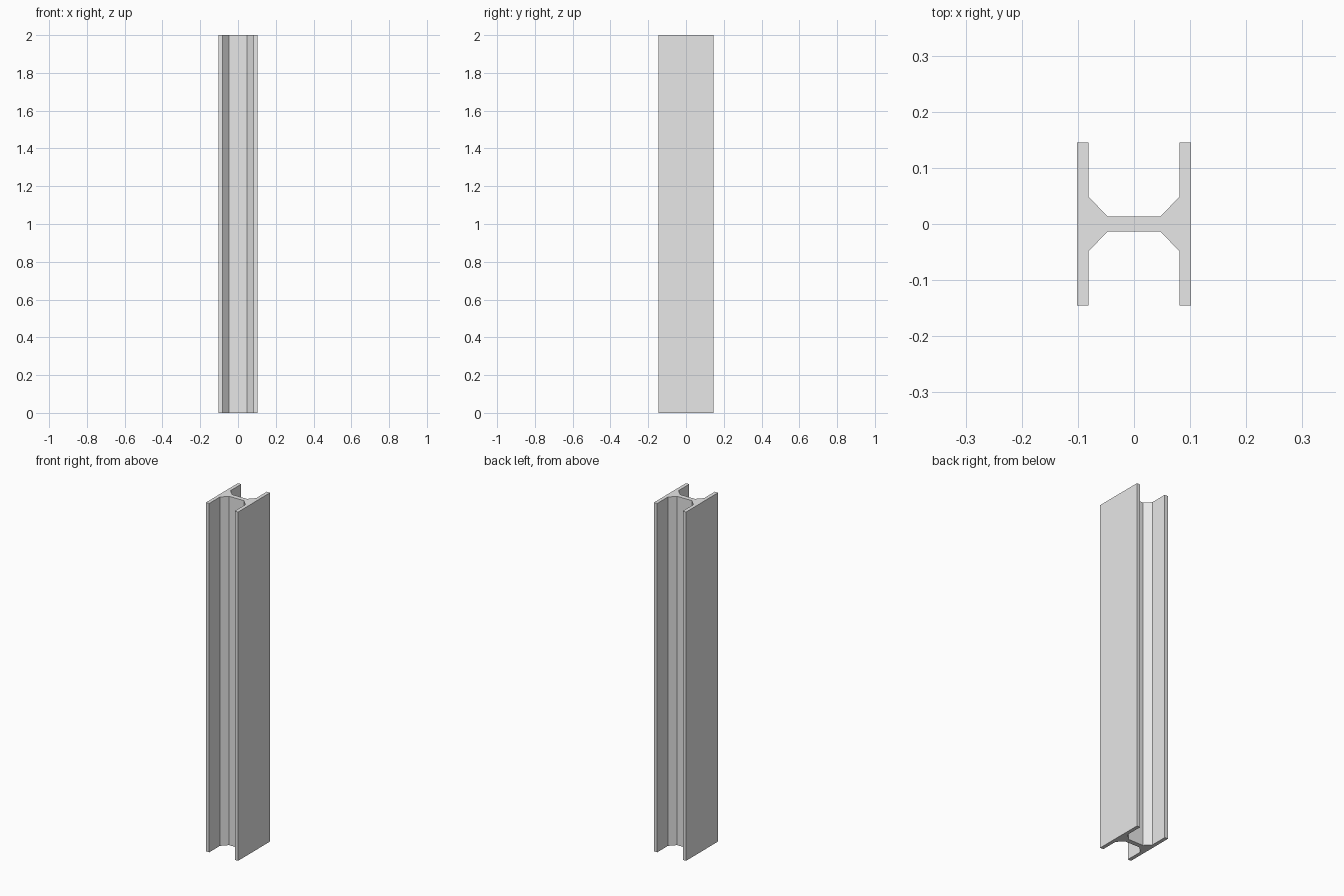
import bpy
import bmesh

cube = bpy.data.objects.get("Cube")
if cube:
    bpy.data.objects.remove(cube, do_unlink=True)

# Steel colour
steel = bpy.data.materials.new("light_grey_steel")
steel.use_nodes = True
colour = (0.8, 0.8, 0.8, 1.0)
steel.diffuse_color = colour
steel.node_tree.nodes["Principled BSDF"].inputs["Base Color"].default_value = colour

HEIGHT = 2.0
# One quarter of the H section: flange edge, flange inner face, chamfer, web
quarter = [(0.102, 0.145), (0.081, 0.145), (0.081, 0.0485), (0.047, 0.0135)]

# Mirror the quarter around both axes to close the outline
half = quarter + [(-x, y) for x, y in reversed(quarter)]
outline = half + [(x, -y) for x, y in reversed(half)]

# Extrude the section into the beam
bm = bmesh.new()
base = bm.faces.new([bm.verts.new((x, y, 0)) for x, y in outline])
top = bmesh.ops.extrude_face_region(bm, geom=[base], use_keep_orig=True)
bmesh.ops.translate(bm, vec=(0, 0, HEIGHT),
                    verts=[g for g in top["geom"] if isinstance(g, bmesh.types.BMVert)])
bmesh.ops.recalc_face_normals(bm, faces=bm.faces)

mesh = bpy.data.meshes.new("steel_beam")
bm.to_mesh(mesh)
bm.free()
mesh.materials.append(steel)
beam = bpy.data.objects.new("steel_beam", mesh)
bpy.context.collection.objects.link(beam)
